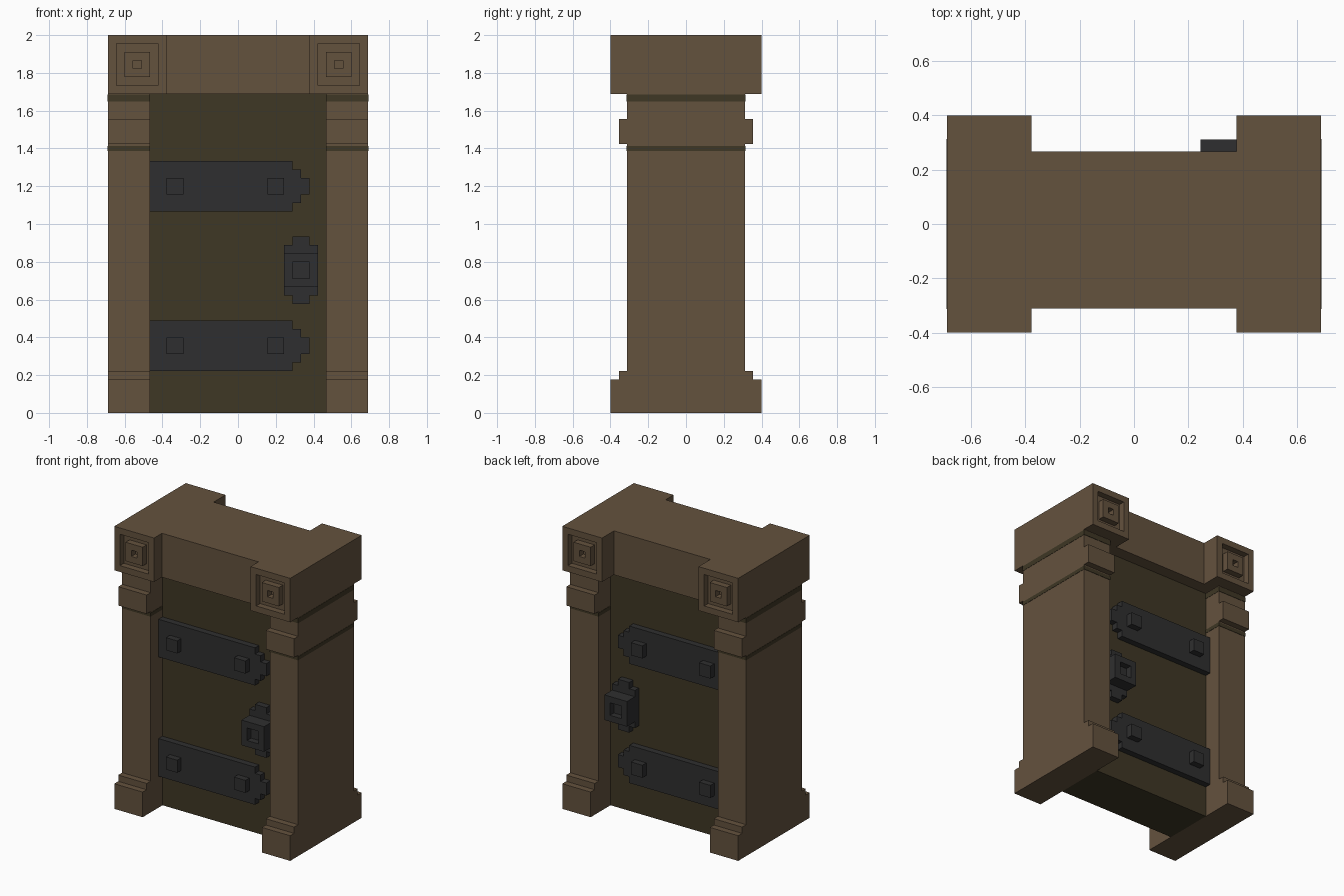
import bpy, bmesh
from mathutils import Vector

if "Cube" in bpy.data.objects:
    bpy.data.objects.remove(bpy.data.objects["Cube"])

U = 2 / 45  # modelling grid: the whole gate is 45 units tall


def material(name, rgb):
    m = bpy.data.materials.new(name)
    m.diffuse_color = (*rgb, 1)
    m.use_nodes = True
    m.node_tree.nodes["Principled BSDF"].inputs["Base Color"].default_value = m.diffuse_color
    return m


STONE = material("brown_stone", (0.127, 0.084, 0.048))
WOOD = material("dark_olive_wood", (0.049, 0.038, 0.018))
IRON = material("dark_iron", (0.028, 0.028, 0.029))


def finish(name, bm, mat):
    bmesh.ops.recalc_face_normals(bm, faces=bm.faces)
    bmesh.ops.scale(bm, vec=(U, U, U), verts=bm.verts)
    me = bpy.data.meshes.new(name)
    bm.to_mesh(me)
    bm.free()
    me.materials.append(mat)
    ob = bpy.data.objects.new(name, me)
    bpy.context.collection.objects.link(ob)
    return ob


def prism(name, points, offset, mat):
    """Extrude a closed 3D outline along offset."""
    bm = bmesh.new()
    face = bm.faces.new([bm.verts.new(p) for p in points])
    res = bmesh.ops.extrude_face_region(bm, geom=[face], use_keep_orig=True)
    verts = [g for g in res["geom"] if isinstance(g, bmesh.types.BMVert)]
    bmesh.ops.translate(bm, vec=offset, verts=verts)
    return finish(name, bm, mat)


def box(name, lo, hi, mat, carve=(), sides=()):
    """Box between two corners; carve lists (inset, depth) steps cut into the faces looking along y signs in sides."""
    bm = bmesh.new()
    bmesh.ops.create_cube(bm, size=1)
    for v in bm.verts:
        v.co = Vector([lo[i] if v.co[i] < 0 else hi[i] for i in range(3)])
    bm.normal_update()
    for s in sides:
        face = next(f for f in bm.faces if f.normal.y * s > 0.9)
        for inset, depth in carve:
            bmesh.ops.inset_individual(bm, faces=[face], thickness=inset, use_even_offset=True)
            face = bmesh.ops.extrude_discrete_faces(bm, faces=[face])["faces"][0]
            bmesh.ops.translate(bm, vec=(0, s * depth, 0), verts=face.verts)
            bm.normal_update()
    return finish(name, bm, mat)


# Pillars: stepped side profile with foot and collar, plus dark painted bands
half = [(9, 0), (9, 4), (8, 4), (8, 5), (7, 5), (7, 32), (8, 32), (8, 35), (7, 35), (7, 38)]
profile = half + [(-y, z) for y, z in reversed(half)]
for side, x0 in (("left", -15.5), ("right", 10.5)):
    prism(side + "_pillar", [(x0, y, z) for y, z in profile], (5, 0, 0), STONE)
    for label, z0, z1 in (("lower", 31.2, 31.8), ("upper", 37.1, 37.9)):
        box(f"{side}_{label}_band", (x0 - .04, -7.06, z0), (x0 + 5.04, 7.06, z1), WOOD)

# Lintel and carved corner blocks
box("lintel", (-8.5, -7, 38), (8.5, 6, 45), STONE)
for side, x0 in (("left", -15.5), ("right", 8.5)):
    box(side + "_corner_block", (x0, -9, 38), (x0 + 7, 9, 45), STONE,
        carve=[(1, -1), (1, 1), (1, -1)], sides=(-1, 1))

# Door panel
box("door", (-10.5, -4, 0), (10.5, 4, 38), WOOD)

# Iron fittings on both faces of the door
for s, where in ((-1, "front"), (1, "back")):
    def fitting(name, x0, x1, z0, z1, y0, y1, **kw):
        box(f"{where}_{name}", (x0, min(s * y0, s * y1), z0),
            (x1, max(s * y0, s * y1), z1), IRON, **kw)

    # Hinge straps with stepped tips and square rivets
    for label, zc in (("lower", 8), ("upper", 27)):
        tip = [(-10.5, 3), (6.5, 3), (6.5, 2), (7.5, 2), (7.5, 1), (8.5, 1)]
        outline = tip + [(x, -z) for x, z in reversed(tip)]
        prism(f"{where}_{label}_strap", [(x, s * 4, zc + z) for x, z in outline], (0, s, 0), IRON)
        for i, x in enumerate((-8.5, 3.5)):
            fitting(f"{label}_rivet_{i + 1}", x, x + 2, zc - 1, zc + 1, 5, 6)

    # Lock: stepped backing plate and body with a keyhole recess
    step = [(-1, 4), (1, 4), (1, 3), (2, 3)]
    plate = step + [(x, -z) for x, z in reversed(step)] + [(-2, -3), (-2, 3), (-1, 3)]
    plate = [(-1, 4), (1, 4), (1, 3), (2, 3), (2, -3), (1, -3),
             (1, -4), (-1, -4), (-1, -3), (-2, -3), (-2, 3), (-1, 3)]
    prism(f"{where}_lock_plate", [(7.5 + x, s * 4, 17 + z) for x, z in plate], (0, s, 0), IRON)
    fitting("lock_body", 5.5, 9.5, 15, 19, 5, 7, carve=[(1, -1)], sides=(s,))
